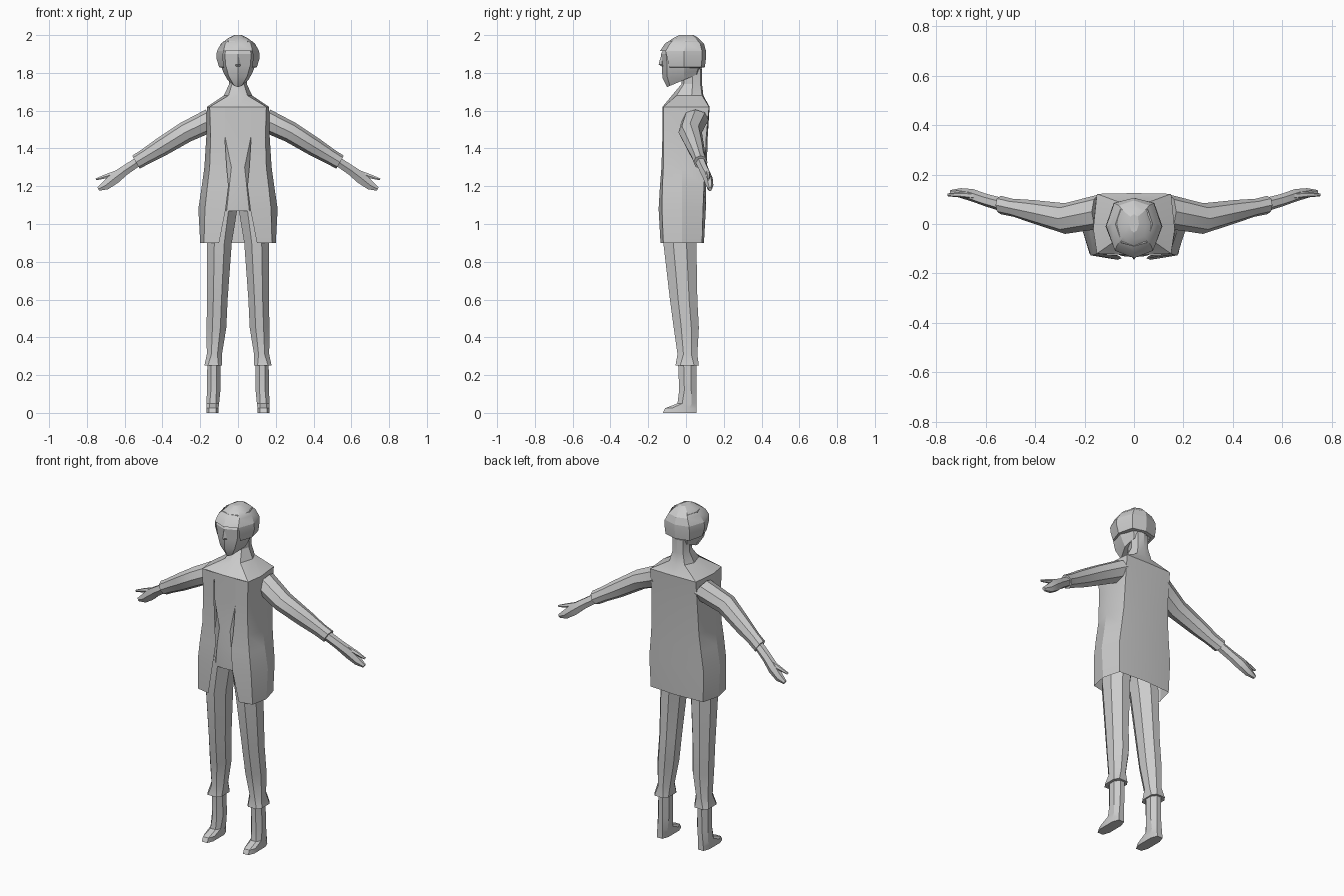
import bpy, bmesh, math
from mathutils import Vector

grey = bpy.data.materials.new("plain_grey")
grey.diffuse_color = (0.6, 0.6, 0.6, 1)


def loft(name, rings, closed=True, caps=True, mirrored=False):
    """Skin a list of equal-length rings."""
    bm = bmesh.new()
    rows = [[bm.verts.new(p) for p in r] for r in rings]
    n = len(rows[0])
    for a, b in zip(rows, rows[1:]):
        for i in range(n if closed else n - 1):
            j = (i + 1) % n
            bm.faces.new((a[i], a[j], b[j], b[i]))
    if caps:
        bm.faces.new(rows[0])
        bm.faces.new(rows[-1])
    bmesh.ops.recalc_face_normals(bm, faces=bm.faces)
    me = bpy.data.meshes.new(name)
    bm.to_mesh(me)
    bm.free()
    me.materials.append(grey)
    ob = bpy.data.objects.new(name, me)
    bpy.context.collection.objects.link(ob)
    if mirrored:
        ob.modifiers.new("Mirror", 'MIRROR')
    bpy.ops.object.select_all(action='DESELECT')
    ob.select_set(True)
    bpy.context.view_layer.objects.active = ob
    bpy.ops.object.shade_smooth_by_angle(angle=math.radians(25))
    return ob


def sym(z, *pts, tilt=0.0):
    """Ring symmetric in x, given from the front to the back."""
    right = [Vector((x, y, z + tilt * (y + 0.1))) for x, y in pts]
    left = [Vector((-p.x, p.y, p.z)) for p in reversed(right) if p.x > 0]
    return right + left


def octagon(z, x0, x1, y0, y1, c=0.3):
    """Chamfered box section."""
    dx, dy = (x1 - x0) * c, (y1 - y0) * c
    return [(x0 + dx, y0, z), (x1 - dx, y0, z), (x1, y0 + dy, z), (x1, y1 - dy, z),
            (x1 - dx, y1, z), (x0 + dx, y1, z), (x0, y1 - dy, z), (x0, y0 + dy, z)]


def limb(x, y, z, ry, rn, sides=8):
    """Section across a sloping arm."""
    up = Vector((0.5, 0, 0.866))
    return [Vector((x, y, z)) + up * rn * math.sin(t) + Vector((0, 1, 0)) * ry * math.cos(t)
            for t in (2 * math.pi * i / sides for i in range(sides))]


# Coat, open at the front and the hem
loft("coat", [
    sym(1.62, (.07, -.125), (.15, -.12), (.165, -.02), (.15, .122), (0, .125)),
    sym(1.46, (.07, -.125), (.145, -.12), (.168, -.02), (.15, .107), (0, .115)),
    sym(1.30, (.06, -.13), (.15, -.12), (.178, -.02), (.155, .1), (0, .11)),
    sym(1.20, (.05, -.138), (.162, -.125), (.192, -.02), (.165, .095), (0, .105)),
    sym(1.08, (.065, -.145), (.175, -.127), (.21, -.02), (.178, .09), (0, .105)),
    sym(0.90, (.10, -.135), (.18, -.12), (.2, -.02), (.172, .085), (0, .095)),
], closed=False, caps=False)

# Shirt seen through the coat opening
loft("shirt", [
    sym(1.62, (0, -.124), (.07, -.124), (.11, -.05), (.1, .05), (0, .06)),
    sym(1.46, (0, -.124), (.068, -.122), (.11, -.05), (.1, .05), (0, .06)),
    sym(1.30, (0, -.126), (.035, -.124), (.11, -.05), (.1, .05), (0, .06)),
    sym(1.20, (0, -.134), (.046, -.13), (.12, -.05), (.1, .05), (0, .06)),
    sym(1.07, (0, -.13), (.06, -.125), (.13, -.05), (.1, .05), (0, .06)),
])

# Shoulders sloping up into the neck
loft("shoulders_and_neck", [
    sym(1.62, (0, -.125), (.15, -.12), (.165, -.02), (.15, .122), (0, .125)),
    sym(1.68, (0, -.075), (.05, -.05), (.075, .03), (.05, .085), (0, .092)),
    sym(1.74, (0, -.025), (.032, -.012), (.047, .035), (.035, .077), (0, .085)),
    sym(1.82, (0, -.02), (.032, -.01), (.05, .035), (.035, .077), (0, .085)),
])

# Head with a tilted jaw
loft("head", [
    sym(1.97, (0, -.09), (.05, -.075), (.075, 0), (.055, .06), (0, .075)),
    sym(1.90, (0, -.133), (.07, -.105), (.1, -.01), (.07, .075), (0, .095)),
    sym(1.84, (0, -.128), (.065, -.1), (.092, -.01), (.068, .07), (0, .09)),
    sym(1.78, (0, -.125), (.048, -.1), (.075, -.01), (.05, .06), (0, .08), tilt=.2),
    sym(1.725, (0, -.1), (.02, -.085), (.055, -.01), (.045, .055), (0, .078), tilt=.42),
])

# Hair cap over the skull, ending in a ledge above the neck
loft("hair_crown", [
    sym(2.0, (0, -.035), (.012, -.025), (.02, 0), (.015, .03), (0, .04)),
    sym(1.985, (0, -.065), (.042, -.05), (.05, 0), (.04, .05), (0, .065)),
    sym(1.955, (0, -.112), (.068, -.085), (.09, 0), (.062, .075), (0, .095)),
    sym(1.915, (0, -.138), (.077, -.108), (.112, -.01), (.08, .085), (0, .106)),
])
loft("hair_sides", [
    sym(1.915, (.077, -.108), (.112, -.01), (.08, .085), (0, .106)),
    sym(1.88, (.08, -.1), (.115, -.01), (.082, .085), (0, .106)),
    sym(1.83, (.074, -.088), (.1, -.01), (.078, .08), (0, .1)),
    sym(1.825, (.05, -.06), (.07, -.01), (.05, .055), (0, .07)),
], closed=False, caps=False)

# Nose wedge
loft("nose", [
    sym(1.885, (0, -.134), (.006, -.128), (0, -.11)),
    sym(1.845, (0, -.145), (.014, -.126), (0, -.11)),
    sym(1.835, (0, -.13), (.012, -.122), (0, -.11)),
])

# Sleeves with a wider cuff end
loft("sleeves", [
    limb(.14, .05, 1.552, .07, .062),
    limb(.28, .022, 1.485, .062, .056),
    limb(.41, .05, 1.405, .047, .05),
    limb(.49, .066, 1.357, .036, .042),
    limb(.54, .077, 1.327, .037, .04),
], mirrored=True)

# Hands and thumbs
loft("hands", [
    limb(.53, .077, 1.33, .028, .028, 6),
    limb(.60, .097, 1.283, .026, .03, 6),
    limb(.65, .115, 1.245, .026, .036, 6),
    limb(.70, .125, 1.205, .02, .028, 6),
    limb(.74, .128, 1.185, .01, .012, 6),
], mirrored=True)
loft("thumbs", [
    limb(.63, .112, 1.275, .015, .016, 6),
    limb(.69, .118, 1.255, .012, .014, 6),
    limb(.752, .118, 1.236, .006, .006, 6),
], mirrored=True)

# Trouser legs flaring at the cuffs
loft("trouser_legs", [
    octagon(1.10, .0, .155, -.12, .05),
    octagon(0.90, .033, .165, -.12, .055),
    octagon(0.60, .055, .163, -.085, .06),
    octagon(0.45, .062, .167, -.065, .068),
    octagon(0.31, .085, .165, -.045, .06),
    octagon(0.25, .085, .178, -.056, .068, .2),
], mirrored=True)

# Boots with a long pointed toe
loft("boots", [
    octagon(0.27, .093, .162, -.042, .056),
    octagon(0.12, .093, .165, -.036, .055),
    octagon(0.05, .1, .166, -.045, .055, .25),
    octagon(0.025, .103, .166, -.11, .055, .22),
    octagon(0.0, .103, .167, -.122, .056, .22),
], mirrored=True)
